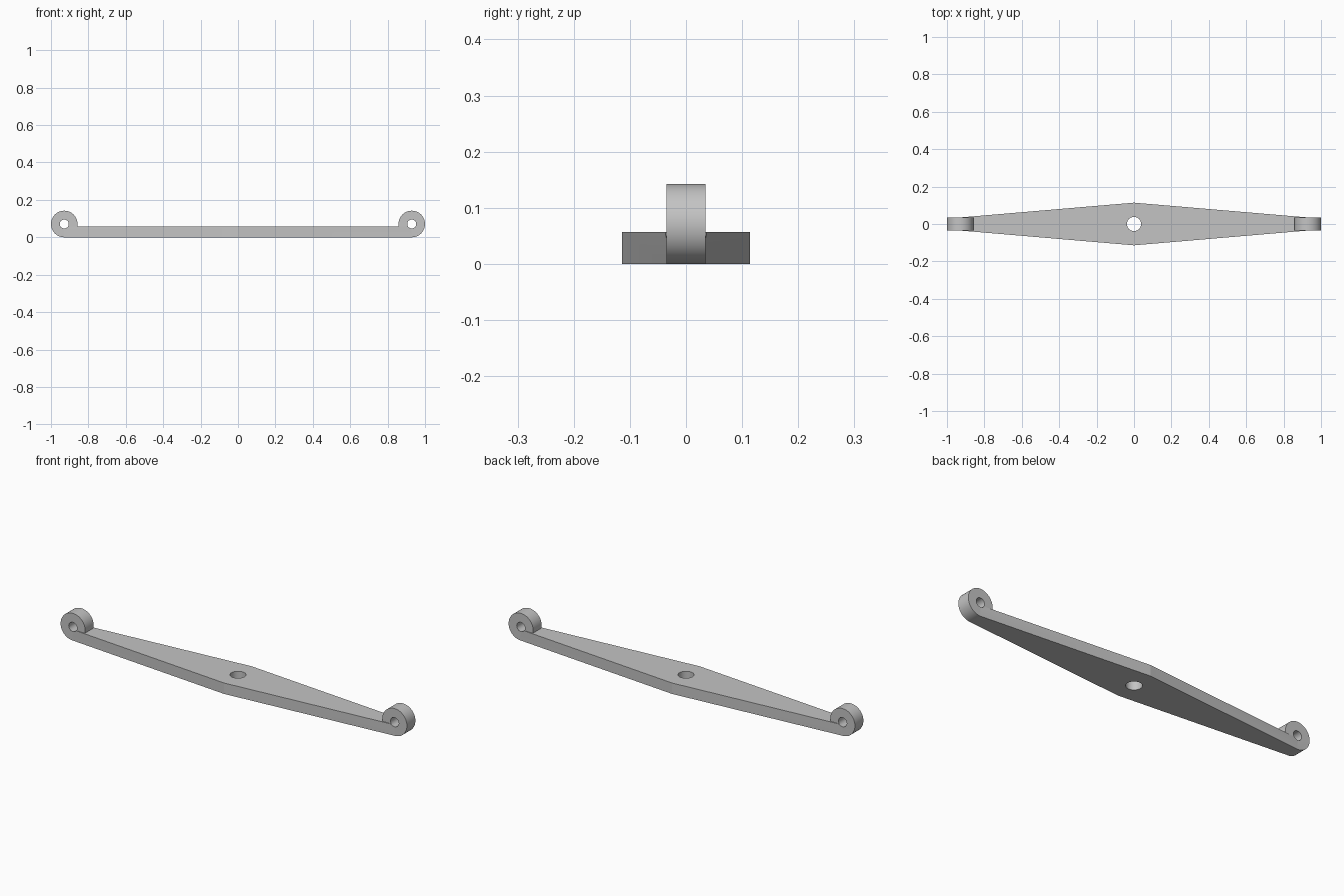
import bpy, bmesh
from math import pi

if "Cube" in bpy.data.objects:
    bpy.data.objects.remove(bpy.data.objects["Cube"])

EYE_X, EYE_R, EYE_HALF = 0.929, 0.071, 0.035
BAR_HALF, BAR_T = 0.114, 0.057
PIN_R, CENTRE_R = 0.024, 0.038

steel = bpy.data.materials.new("plain_grey")
steel.use_nodes = True
grey = (0.55, 0.55, 0.55, 1)
steel.diffuse_color = grey
steel.node_tree.nodes["Principled BSDF"].inputs["Base Color"].default_value = grey


def cylinder(name, radius, depth, location, along_y=True):
    bpy.ops.mesh.primitive_cylinder_add(
        vertices=64, radius=radius, depth=depth, location=location,
        rotation=(pi / 2 if along_y else 0, 0, 0))
    obj = bpy.context.object
    obj.name = name
    obj.data.materials.append(steel)
    return obj


def combine(target, tool, operation):
    mod = target.modifiers.new(tool.name, "BOOLEAN")
    mod.operation, mod.object, mod.solver = operation, tool, "EXACT"
    bpy.context.view_layer.objects.active = target
    bpy.ops.object.modifier_apply(modifier=mod.name)
    bpy.data.objects.remove(tool)


# Flat bar, widest in the middle and tapering to both ends
outline = [(-EYE_X, -EYE_HALF), (0, -BAR_HALF), (EYE_X, -EYE_HALF),
           (EYE_X, EYE_HALF), (0, BAR_HALF), (-EYE_X, EYE_HALF)]
bm = bmesh.new()
base = bm.faces.new([bm.verts.new((x, y, 0)) for x, y in outline])
top = bmesh.ops.extrude_face_region(bm, geom=[base])["geom"]
bmesh.ops.translate(bm, vec=(0, 0, BAR_T),
                    verts=[v for v in top if isinstance(v, bmesh.types.BMVert)])
bmesh.ops.recalc_face_normals(bm, faces=bm.faces)
mesh = bpy.data.meshes.new("tapered_bar")
bm.to_mesh(mesh)
bm.free()
mesh.materials.append(steel)
bar = bpy.data.objects.new("tapered_bar", mesh)
bpy.context.collection.objects.link(bar)

# Round end eyes with pin holes
for side, name in ((1, "left"), (-1, "right")):
    centre = (side * EYE_X, 0, EYE_R)
    combine(bar, cylinder(name + "_eye", EYE_R, 2 * EYE_HALF, centre), "UNION")
    combine(bar, cylinder(name + "_pin_hole", PIN_R, 1, centre), "DIFFERENCE")

# Vertical hole through the middle
combine(bar, cylinder("centre_hole", CENTRE_R, 1, (0, 0, 0), False), "DIFFERENCE")

# Smooth round walls, sharp edges
bpy.ops.object.select_all(action="DESELECT")
bar.select_set(True)
bpy.context.view_layer.objects.active = bar
bpy.ops.object.shade_smooth_by_angle(angle=pi / 20)
